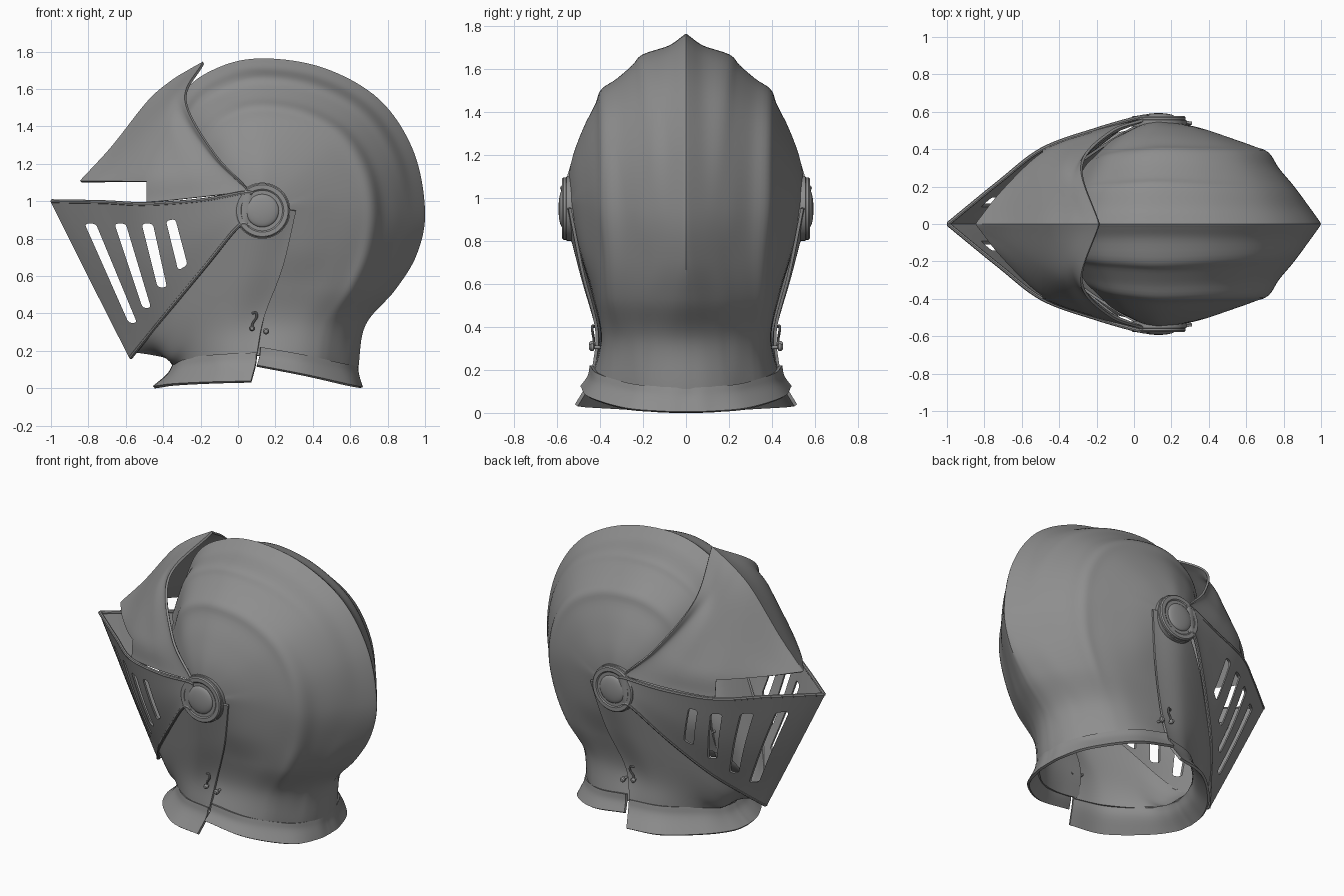
import bpy, bmesh, math
from mathutils import Vector

if "Cube" in bpy.data.objects:
    bpy.data.objects.remove(bpy.data.objects["Cube"])

steel = bpy.data.materials.new("grey steel")
steel.diffuse_color = (0.27, 0.27, 0.27, 1)
steel.use_nodes = True
steel.node_tree.nodes["Principled BSDF"].inputs["Base Color"].default_value = steel.diffuse_color


def spline(pts, n):
    """Catmull-Rom curve through pts, n steps per span."""
    p = [Vector(q) for q in pts]
    p = [2 * p[0] - p[1]] + p + [2 * p[-1] - p[-2]]
    out = []
    for i in range(1, len(p) - 2):
        a, b, c, d = p[i - 1:i + 3]
        for k in range(n):
            t = k / n
            out.append(0.5 * (2 * b + (c - a) * t + (2 * a - 5 * b + 4 * c - d) * t ** 2
                              + (3 * b - a - 3 * c + d) * t ** 3))
    return out + [p[-2]]


def make(name, bm):
    bmesh.ops.remove_doubles(bm, verts=bm.verts, dist=0.0005)
    bmesh.ops.recalc_face_normals(bm, faces=bm.faces)
    me = bpy.data.meshes.new(name)
    bm.to_mesh(me)
    bm.free()
    me.materials.append(steel)
    ob = bpy.data.objects.new(name, me)
    bpy.context.collection.objects.link(ob)
    return ob


def finish(ob, thick=0, cutter=None):
    """Mirror across y, thicken, cut, apply and smooth."""
    m = ob.modifiers.new("mirror", 'MIRROR')
    m.use_axis = (False, True, False)
    m.merge_threshold = 0.002
    if thick:
        s = ob.modifiers.new("plate", 'SOLIDIFY')
        s.thickness, s.offset = thick, 0
    if cutter:
        b = ob.modifiers.new("cut", 'BOOLEAN')
        b.operation, b.solver, b.object = 'DIFFERENCE', 'EXACT', cutter
    bpy.ops.object.select_all(action='DESELECT')
    ob.select_set(True)
    bpy.context.view_layer.objects.active = ob
    for m in list(ob.modifiers):
        bpy.ops.object.modifier_apply(modifier=m.name)
    bpy.ops.object.shade_smooth_by_angle(angle=math.radians(35))
    if cutter:
        bpy.data.objects.remove(cutter)
    return ob


def patch(name, rows, nu, nv, thick=0.014, cutter=None, notch=None):
    """Smooth plate through a net of points, mirrored; notch = (x, z) corner cut off the front bottom."""
    rows = [spline(r, nv) for r in rows]
    cols = [spline(c, nu) for c in zip(*rows)]
    bm = bmesh.new()
    g = [[bm.verts.new(p) for p in c] for c in cols]
    for a, b in zip(g, g[1:]):
        for i in range(len(a) - 1):
            bm.faces.new((a[i], a[i + 1], b[i + 1], b[i]))
    if notch:
        nx, nz = notch
        for no in ((1, 0, 0), (0, 0, 1)):
            bmesh.ops.bisect_plane(bm, geom=bm.verts[:] + bm.edges[:] + bm.faces[:],
                                   plane_co=(nx, 0, nz), plane_no=no)
        gone = []
        for f in bm.faces:
            c = f.calc_center_median()
            if c.x < nx and c.z < nz:
                gone.append(f)
        bmesh.ops.delete(bm, geom=gone, context='FACES')
    return finish(make(name, bm), thick, cutter)


def prisms(name, polys, bevel):
    """Cutter prisms running through in y, from x,z outlines."""
    bm = bmesh.new()
    for poly in polys:
        f = bm.faces.new([bm.verts.new((x, -0.8, z)) for x, z in poly])
        r = bmesh.ops.extrude_face_region(bm, geom=[f])
        bmesh.ops.translate(bm, vec=(0, 1.6, 0),
                            verts=[v for v in r['geom'] if isinstance(v, bmesh.types.BMVert)])
    e = [e for e in bm.edges if abs(e.verts[0].co.y - e.verts[1].co.y) > 1]
    bmesh.ops.bevel(bm, geom=e, offset=bevel, segments=4, profile=0.5, affect='EDGES')
    ob = make(name, bm)
    ob.hide_render = True
    return ob


def tube(name, pts, r, n=8):
    """Thin round rim or wire, mirrored."""
    path = spline(pts, n)
    bm = bmesh.new()
    rings = []
    for i, p in enumerate(path):
        t = (path[min(i + 1, len(path) - 1)] - path[max(i - 1, 0)]).normalized()
        s = t.cross(Vector((0.1, 1, 0.05))).normalized()
        w = t.cross(s)
        rings.append([bm.verts.new(p + r * (s * math.cos(k * math.pi / 4) + w * math.sin(k * math.pi / 4)))
                      for k in range(8)])
    for a, b in zip(rings, rings[1:]):
        for k in range(8):
            bm.faces.new((a[k], a[(k + 1) % 8], b[(k + 1) % 8], b[k]))
    bm.faces.new(rings[0])
    bm.faces.new(rings[-1])
    return finish(make(name, bm))


def turned(name, x, z, prof, n=48):
    """Round part turned about a y axis; prof holds (radius, y)."""
    bm = bmesh.new()
    vs = [bm.verts.new((x + r, y, z)) for r, y in prof]
    es = [bm.edges.new(p) for p in zip(vs, vs[1:])]
    bmesh.ops.spin(bm, geom=vs + es, cent=(x, 0, z), axis=(0, 1, 0), angle=2 * math.pi, steps=n)
    return finish(make(name, bm))


# Skull: half-width profiles from the pivot side (0) to the middle crest (1)
S = [0, .25, .45, .6, .68, .74, .82, .88, .93, .98, 1]
FRONT = [.55, .50, .44, .36, .32, .27, .20, .16, .08, .02, 0]
TOP = [.55, .53, .475, .415, .39, .32, .245, .20, .08, .02, 0]
BACK = [.55, .505, .45, .405, .375, .295, .213, .145, .085, .025, 0]
LOWER = [.49, .475, .43, .385, .36, .29, .205, .145, .09, .03, 0]
WAIST = [.43, .42, .40, .37, .35, .30, .23, .175, .115, .05, 0]
NECK = [.39, .385, .37, .34, .315, .285, .235, .185, .14, .07, 0]
FOOT = [.43, .425, .40, .36, .325, .29, .24, .20, .155, .085, 0]


def mix(a, b, t):
    return [p + (q - p) * t for p, q in zip(a, b)]


# each row runs from (ox, oz) to the crest (ex, ez)
SKULL = [
    (.13, .95, -.42, 1.25, FRONT), (.13, .95, -.29, 1.57, mix(FRONT, TOP, .5)),
    (.13, .95, -.10, 1.71, mix(FRONT, TOP, .8)), (.13, .95, .14, 1.757, TOP),
    (.13, .95, .46, 1.705, mix(TOP, BACK, .25)), (.13, .95, .75, 1.54, mix(TOP, BACK, .5)),
    (.13, .95, .93, 1.27, mix(TOP, BACK, .75)), (.13, .95, .993, .95, BACK),
    (.13, .75, .95, .72, LOWER), (.12, .55, .835, .53, WAIST),
    (.09, .35, .675, .34, NECK), (.07, .18, .635, .10, FOOT)]
patch("skull", [[(ox + (ex - ox) * s, y, oz + (ez - oz) * s) for s, y in zip(S, ys)]
                for ox, oz, ex, ez, ys in SKULL], 8, 4)

# Chin plate, between neck and lower visor
patch("chin_plate", [
    [(.10, .435, .17), (.14, .415, .38), (.24, .48, .65), (.31, .54, .95)],
    [(-.08, .385, .17), (-.05, .395, .35), (.03, .472, .62), (.10, .56, .95)],
    [(-.25, .25, .15), (-.25, .29, .28), (-.25, .325, .42), (-.25, .36, .60)],
    [(-.32, .12, .13), (-.36, .16, .17), (-.40, .18, .25), (-.44, .18, .34)],
    [(-.34, 0, .12), (-.38, 0, .165), (-.46, 0, .185), (-.56, 0, .20)]], 10, 8)

# Flared neck collars
patch("rear_collar", [
    [(.12, .44, .22), (.115, .45, .17), (.10, .485, .12)],
    [(.34, .40, .18), (.35, .41, .13), (.36, .445, .07)],
    [(.54, .25, .135), (.55, .255, .09), (.58, .28, .02)],
    [(.62, .10, .12), (.63, .10, .075), (.65, .11, .006)],
    [(.635, 0, .115), (.64, 0, .07), (.66, 0, .004)]], 8, 4, 0.016)
patch("front_collar", [
    [(.10, .44, .19), (.095, .455, .13), (.07, .51, .035)],
    [(-.10, .385, .18), (-.11, .40, .12), (-.14, .46, .03)],
    [(-.27, .225, .16), (-.29, .235, .10), (-.34, .28, .02)],
    [(-.33, .10, .13), (-.36, .11, .075), (-.43, .12, .008)],
    [(-.345, 0, .12), (-.375, 0, .07), (-.45, 0, .006)]], 8, 4, 0.016)

# Lower visor with four breathing slots each side
LOW = [
    [(-.995, 0, 1.0), (-.785, 0, .58), (-.575, 0, .165)],
    [(-.72, .225, .995), (-.615, .185, .63), (-.49, .115, .27)],
    [(-.49, .40, .985), (-.43, .35, .70), (-.36, .275, .43)],
    [(-.20, .505, 1.005), (-.19, .48, .83), (-.17, .44, .66)],
    [(.03, .57, 1.045), (.015, .567, .95), (0, .56, .865)],
    [(.08, .57, 1.04), (.075, .57, .95), (.06, .565, .87)]]
slots = [[(-.82, .88), (-.76, .88), (-.54, .35), (-.585, .35)],
         [(-.66, .88), (-.60, .88), (-.465, .43), (-.51, .43)],
         [(-.515, .88), (-.455, .88), (-.38, .54), (-.43, .54)],
         [(-.385, .895), (-.335, .905), (-.27, .66), (-.32, .63)]]
patch("lower_visor", LOW, 8, 8, 0.014, prisms("slot_cutter", slots, 0.017))
tube("lower_visor_top_rim", [r[0] for r in LOW], 0.011)
tube("lower_visor_bottom_rim", [r[-1] for r in LOW], 0.011)

# Upper visor with ridge, sight notch and flared rear lip
patch("upper_visor", [
    [(-.93, 0, 1.0), (-.90, 0, 1.04), (-.87, 0, 1.075), (-.84, 0, 1.105)],
    [(-.72, .20, 1.0), (-.71, .17, 1.10), (-.69, .10, 1.19), (-.67, 0, 1.29)],
    [(-.49, .39, .995), (-.49, .36, 1.15), (-.49, .22, 1.36), (-.48, 0, 1.53)],
    [(-.22, .49, 1.02), (-.30, .44, 1.18), (-.38, .28, 1.45), (-.36, 0, 1.635)],
    [(.03, .55, 1.05), (-.17, .455, 1.25), (-.32, .27, 1.52), (-.265, 0, 1.695)],
    [(.06, .56, 1.06), (-.13, .49, 1.26), (-.28, .31, 1.54), (-.185, 0, 1.74)]],
    8, 10, 0.014, notch=(-.485, 1.105))

# Pivot hubs
turned("pivot_base_plate", .13, .95, [(0, .52), (.15, .52), (.15, .555), (.14, .56), (0, .56)])
turned("pivot_disc", .13, .95, [(0, .55), (.145, .55), (.145, .57), (.138, .577), (.115, .577), (.108, .572), (0, .572)])
turned("pivot_dome", .13, .95,
       [(.088, .56)] + [(.088 * math.cos(a * math.pi / 16), .573 + .02 * math.sin(a * math.pi / 16)) for a in range(9)])

# Neck latch: hook, its rivet and the pin it catches
tube("latch_hook", [(.075, .425, .40), (.095, .435, .405), (.10, .435, .38), (.08, .43, .35), (.075, .43, .33)], 0.006, 5)
for nm, x, z, r in (("hook_rivet", .075, .32, .014), ("latch_pin", .15, .305, .017)):
    turned(nm, x, z, [(0, .38), (.008, .38), (.008, .425), (r, .43), (r, .442), (r * .6, .45), (0, .452)], 16)
